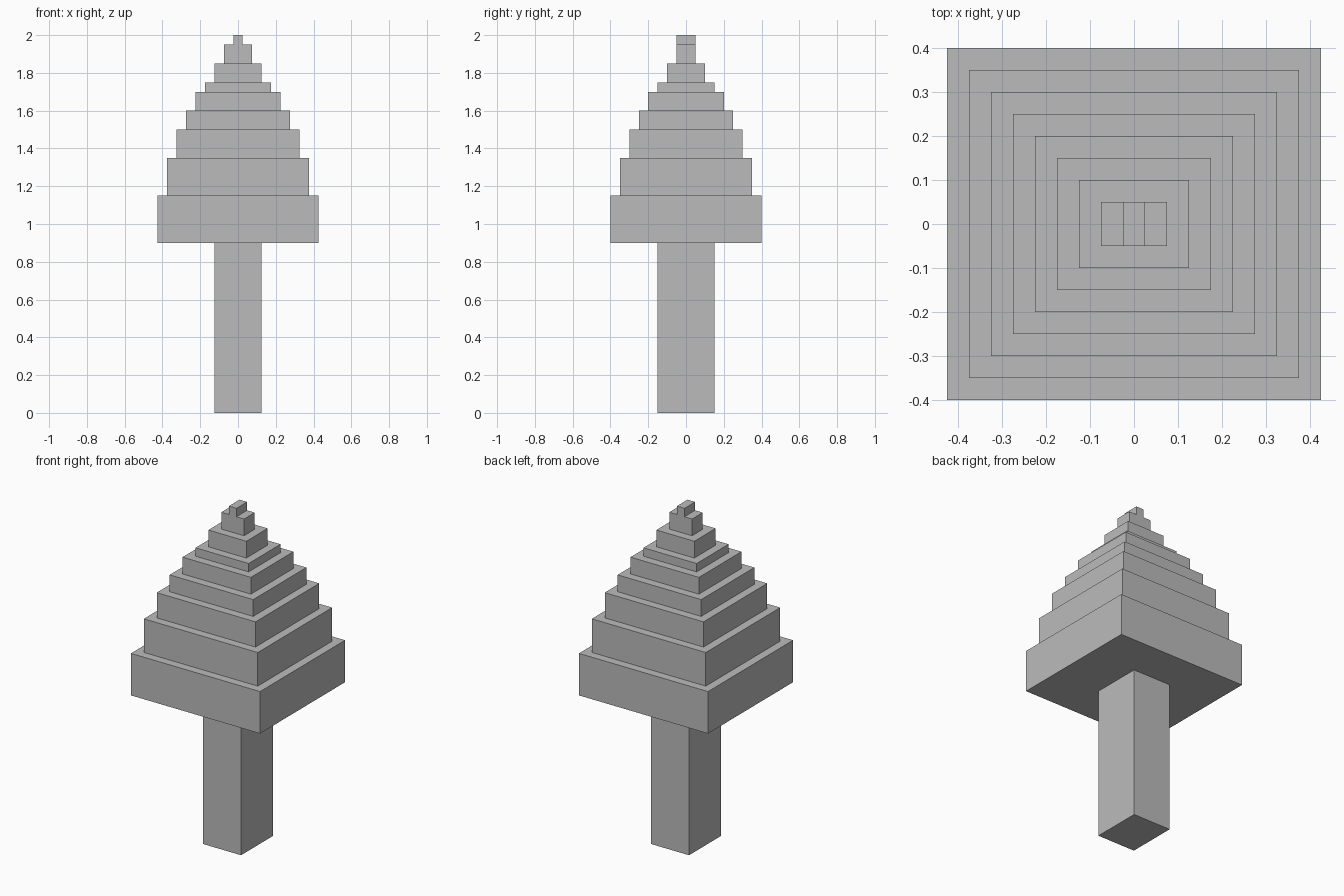
import bpy
import bmesh

cube = bpy.data.objects.get("Cube")
if cube:
    bpy.data.objects.remove(cube, do_unlink=True)

# Single plain grey for the whole model
GREY = (0.5, 0.5, 0.5, 1.0)
grey = bpy.data.materials.new("plain_grey")
grey.use_nodes = True
grey.diffuse_color = GREY
bsdf = next(n for n in grey.node_tree.nodes if n.type == "BSDF_PRINCIPLED")
bsdf.inputs["Base Color"].default_value = GREY


def build(name, half_x, half_y, z0, z1, tier_tops=(), step=0.05):
    """Make a box, then inset and raise its top face once per tier."""
    bm = bmesh.new()
    bmesh.ops.create_cube(bm, size=2)
    for v in bm.verts:
        v.co = (v.co.x * half_x, v.co.y * half_y, z1 if v.co.z > 0 else z0)
    top = max(bm.faces, key=lambda f: f.calc_center_median().z)
    for z in tier_tops:
        bm.normal_update()
        bmesh.ops.inset_region(bm, faces=[top], thickness=step, use_even_offset=True)
        top = bmesh.ops.extrude_discrete_faces(bm, faces=[top])["faces"][0]
        for v in top.verts:
            v.co.z = z
    bmesh.ops.recalc_face_normals(bm, faces=bm.faces)
    mesh = bpy.data.meshes.new(name)
    bm.to_mesh(mesh)
    bm.free()
    mesh.materials.append(grey)
    bpy.context.collection.objects.link(bpy.data.objects.new(name, mesh))


# Square trunk
build("trunk", 0.125, 0.15, 0, 0.9)

# Stepped crown
build("crown", 0.425, 0.4, 0.9, 1.15, (1.35, 1.5, 1.6, 1.7, 1.75, 1.85, 1.95))

# Narrow ridge on the peak
build("tip", 0.025, 0.05, 1.95, 2.0)
